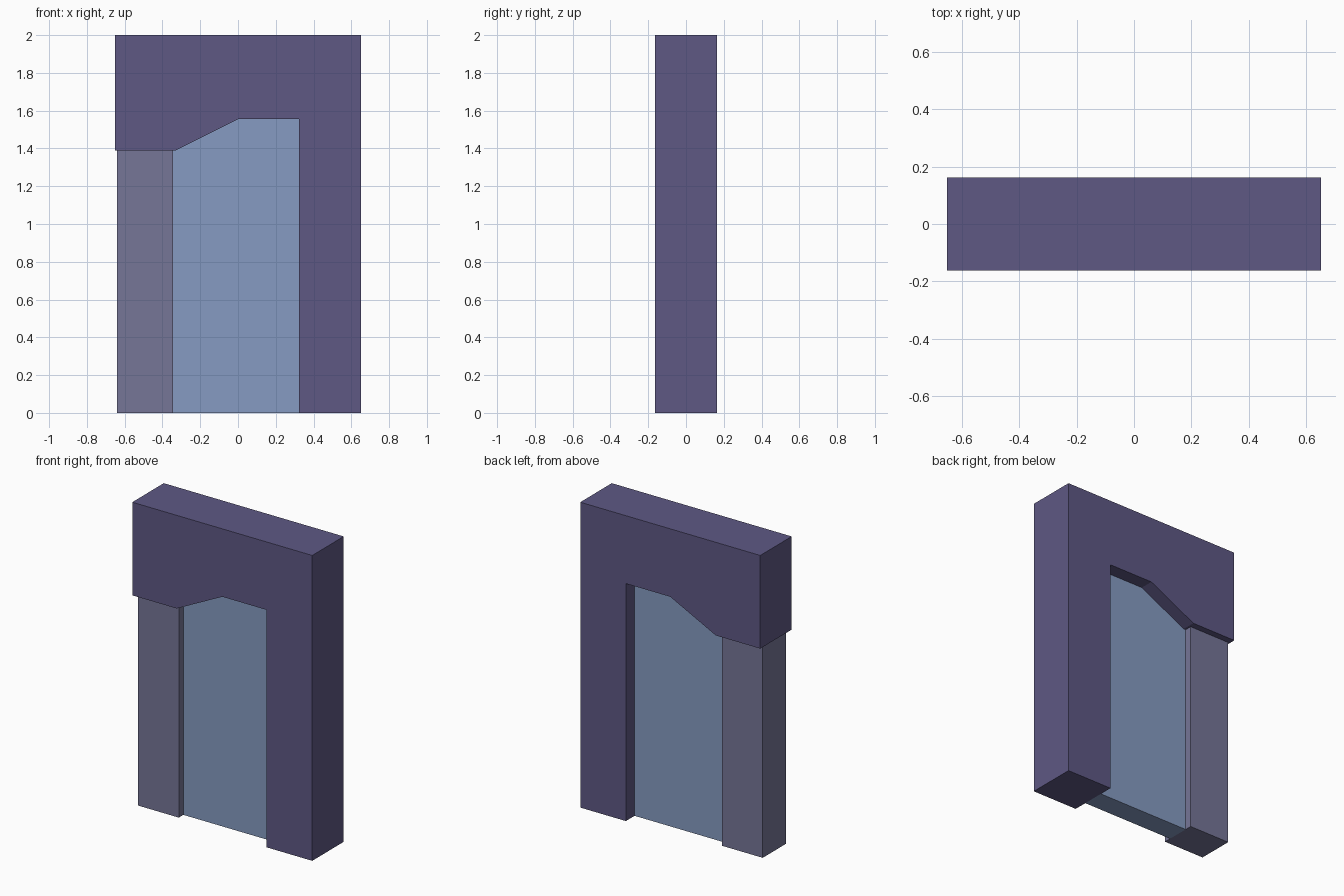
import bpy
import bmesh

if "Cube" in bpy.data.objects:
    bpy.data.objects.remove(bpy.data.objects["Cube"])


def material(name, colour):
    mat = bpy.data.materials.new(name)
    mat.diffuse_color = (*colour, 1.0)
    mat.use_nodes = True
    mat.node_tree.nodes["Principled BSDF"].inputs["Base Color"].default_value = mat.diffuse_color
    return mat


def extrude_profile(name, profile, half_depth, mat):
    """Extrude a front (x, z) outline evenly either side of y = 0."""
    bm = bmesh.new()
    face = bm.faces.new([bm.verts.new((x, -half_depth, z)) for x, z in profile])
    result = bmesh.ops.extrude_face_region(bm, geom=[face])
    moved = [v for v in result["geom"] if isinstance(v, bmesh.types.BMVert)]
    bmesh.ops.translate(bm, verts=moved, vec=(0, 2 * half_depth, 0))
    bmesh.ops.recalc_face_normals(bm, faces=bm.faces)
    mesh = bpy.data.meshes.new(name)
    bm.to_mesh(mesh)
    bm.free()
    mesh.materials.append(mat)
    obj = bpy.data.objects.new(name, mesh)
    bpy.context.collection.objects.link(obj)
    return obj


W = 0.652                 # half width of the frame
SPRING, TOP = 1.39, 1.555  # lower and upper heights of the opening
JAMB = 0.322              # inner edge of the right jamb
POST_IN = -0.345          # inner edge of the left post
slope = [(0, TOP), (-0.33, SPRING)]

# Outer frame: lintel with sloped underside and right jamb
extrude_profile(
    "frame",
    [(W, 0), (W, 2), (-W, 2), (-W, SPRING), *reversed(slope), (JAMB, TOP), (JAMB, 0)],
    0.163, material("frame_purple", (0.112, 0.098, 0.231)))

# Slimmer post below the left end of the lintel
extrude_profile(
    "left_post",
    [(-0.64, 0), (POST_IN, 0), (POST_IN, SPRING), (-0.64, SPRING)],
    0.12, material("post_grey_purple", (0.18, 0.18, 0.31)))

# Recessed panel filling the opening
extrude_profile(
    "door_panel",
    [(POST_IN, 0), (JAMB, 0), (JAMB, TOP), *slope, (POST_IN, SPRING)],
    0.073, material("panel_blue", (0.24, 0.33, 0.54)))
